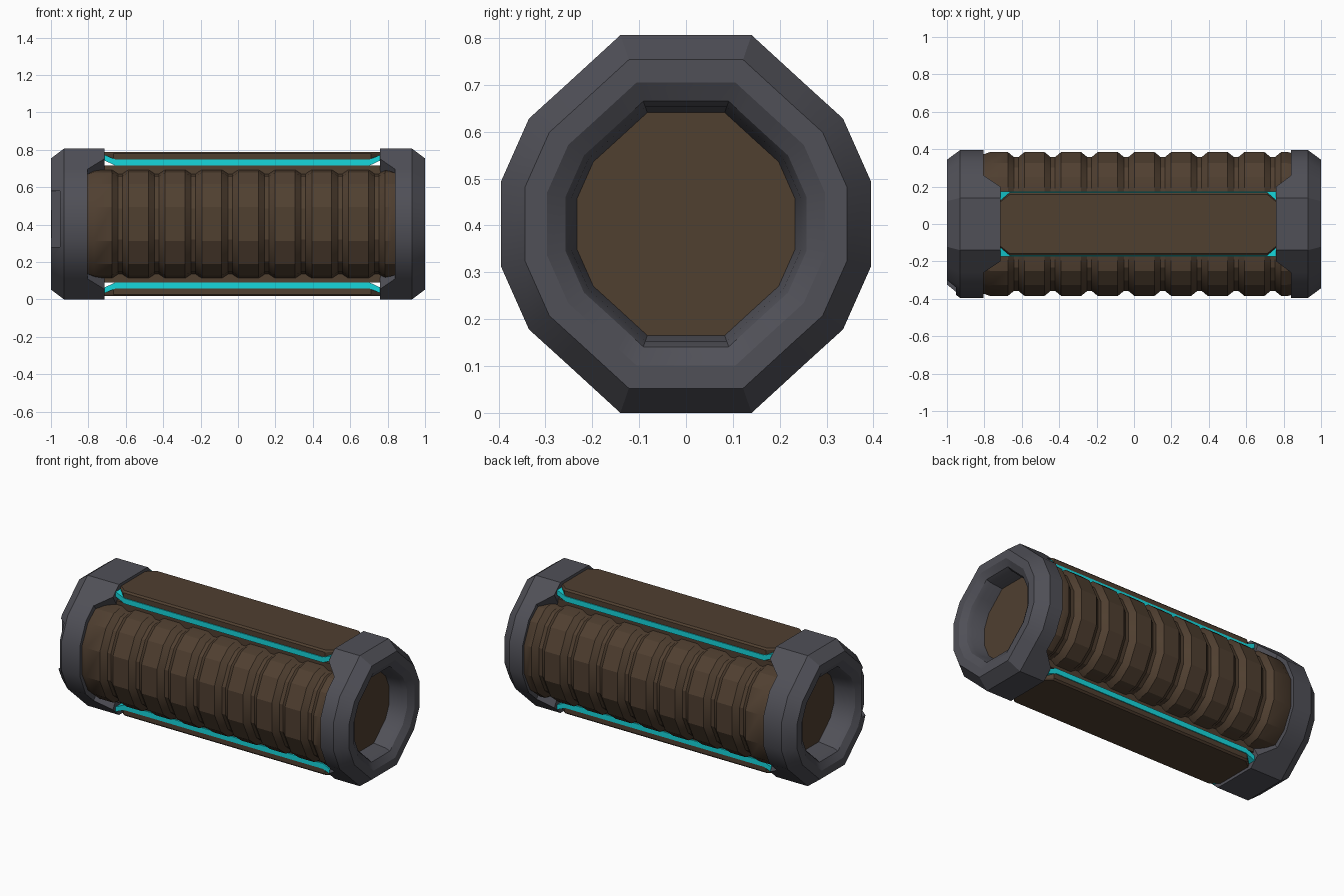
import bpy, bmesh, math

if "Cube" in bpy.data.objects:
    bpy.data.objects.remove(bpy.data.objects["Cube"])

CZ = 0.403  # height of the long axis


def material(name, rgb):
    m = bpy.data.materials.new(name)
    m.diffuse_color = (*rgb, 1)
    m.use_nodes = True
    m.node_tree.nodes["Principled BSDF"].inputs["Base Color"].default_value = m.diffuse_color
    return m


GREY = material("dark grey metal", (0.08, 0.08, 0.096))
BROWN = material("brown grip", (0.08, 0.05, 0.03))
CYAN = material("cyan glow", (0.008, 0.68, 0.72))


def finish(name, bm, mat, angle=30):
    bmesh.ops.recalc_face_normals(bm, faces=bm.faces)
    me = bpy.data.meshes.new(name)
    bm.to_mesh(me)
    bm.free()
    ob = bpy.data.objects.new(name, me)
    bpy.context.collection.objects.link(ob)
    if mat:
        me.materials.append(mat)
    if angle:
        bpy.ops.object.select_all(action='DESELECT')
        bpy.context.view_layer.objects.active = ob
        ob.select_set(True)
        bpy.ops.object.shade_smooth_by_angle(angle=math.radians(angle))
    return ob


def ring_outline(quarter):
    """Mirror a quarter outline (y, z) into a full closed loop."""
    half = quarter + [(y, -z) for y, z in reversed(quarter)]
    return half + [(-y, z) for y, z in reversed(half)]


def loft(name, rings, mat, angle=30):
    bm = bmesh.new()
    loops = [[bm.verts.new(p) for p in r] for r in rings]
    n = len(loops[0])
    for a, b in zip(loops, loops[1:]):
        for i in range(n):
            j = (i + 1) % n
            bm.faces.new((a[i], a[j], b[j], b[i]))
    bm.faces.new(loops[0])
    bm.faces.new(loops[-1])
    return finish(name, bm, mat, angle)


def prism(name, base, offset, mat):
    """Closed solid from a base loop and an offset vector."""
    top = [tuple(c + d for c, d in zip(p, offset)) for p in base]
    return loft(name, [base, top], mat, 0)


# ribbed grip body
body = ring_outline([(0.17, 0.29), (0.25, 0.275), (0.325, 0.215), (0.385, 0.09)])


def body_ring(x, s):
    return [(x, y * s, CZ + z * s) for y, z in body]


rings = [body_ring(-0.85, 0.96), body_ring(-0.80, 0.97), body_ring(-0.77, 1)]
for i in range(8):
    g = -0.63 + i * 0.196
    rings += [body_ring(g - 0.045, 1), body_ring(g - 0.012, 0.93),
              body_ring(g + 0.012, 0.93), body_ring(g + 0.045, 1)]
rings += [body_ring(0.82, 1), body_ring(0.87, 0.97)]
loft("ribbed_grip", rings, BROWN, 25)

# end caps with hollow sockets; top and bottom tongues reach further inward
cap = ring_outline([(0.14, 0.403), (0.20, 0.348), (0.26, 0.293),
                    (0.335, 0.225), (0.395, 0.09)])


def end_cap(name, side, tongue, edge):
    def ring(x, s):
        return [(side * x, y * s, CZ + z * s) for y, z in cap]

    def inner(s):
        return [(side * (tongue if abs(z) > 0.32 else edge), y * s, CZ + z * s)
                for y, z in cap]
    return loft(name, [ring(0.72, 0.62), inner(0.70), inner(1.0), ring(0.93, 1.0),
                       ring(1.0, 0.87), ring(1.0, 0.75), ring(0.975, 0.65),
                       ring(0.95, 0.62), ring(0.79, 0.56), ring(0.76, 0.49)], GREY, 28)


left_cap = end_cap("left_cap", -1, 0.715, 0.805)
end_cap("right_cap", 1, 0.76, 0.84)

# notch in the front of the left cap
cutter = prism("notch_cutter", [(-1.1, -0.6, 0.28), (-0.952, -0.6, 0.28),
                                (-0.952, -0.6, 0.58), (-1.1, -0.6, 0.58)],
               (0, 0.31, 0), None)
cutter.hide_render = True
cutter.hide_set(True)
cut = left_cap.modifiers.new("notch", 'BOOLEAN')
cut.operation = 'DIFFERENCE'
cut.object = cutter

# top and bottom rails: pedestal, glowing strip with raised ends, cover plate
X0, X1, C = -0.715, 0.762, 0.05
for label, s in (("top", 1), ("bottom", -1)):
    def z(v):
        return CZ + s * v
    prism(label + "_pedestal", [(X0, -0.165, z(0.2)), (X1, -0.165, z(0.2)),
                                (X1, 0.165, z(0.2)), (X0, 0.165, z(0.2))],
          (0, 0, s * 0.113), BROWN)
    strip = [(X0, 0.34), (X0 + 0.06, 0.312), (X1 - 0.06, 0.312), (X1, 0.34),
             (X1, 0.37), (X1 - 0.06, 0.345), (X0 + 0.06, 0.345), (X0, 0.37)]
    prism(label + "_glow_strip", [(x, -0.173, z(h)) for x, h in strip],
          (0, 0.346, 0), CYAN)
    plan = [(X0, 0.125), (X0 + C, 0.168), (X1 - C, 0.168), (X1, 0.125)]
    plan += [(x, -y) for x, y in reversed(plan)]
    loft(label + "_cover_plate",
         [[(x, y, z(0.342)) for x, y in plan],
          [(x, y, z(0.376)) for x, y in plan],
          [(x, y * 0.94, z(0.386)) for x, y in plan]], BROWN, 0)
